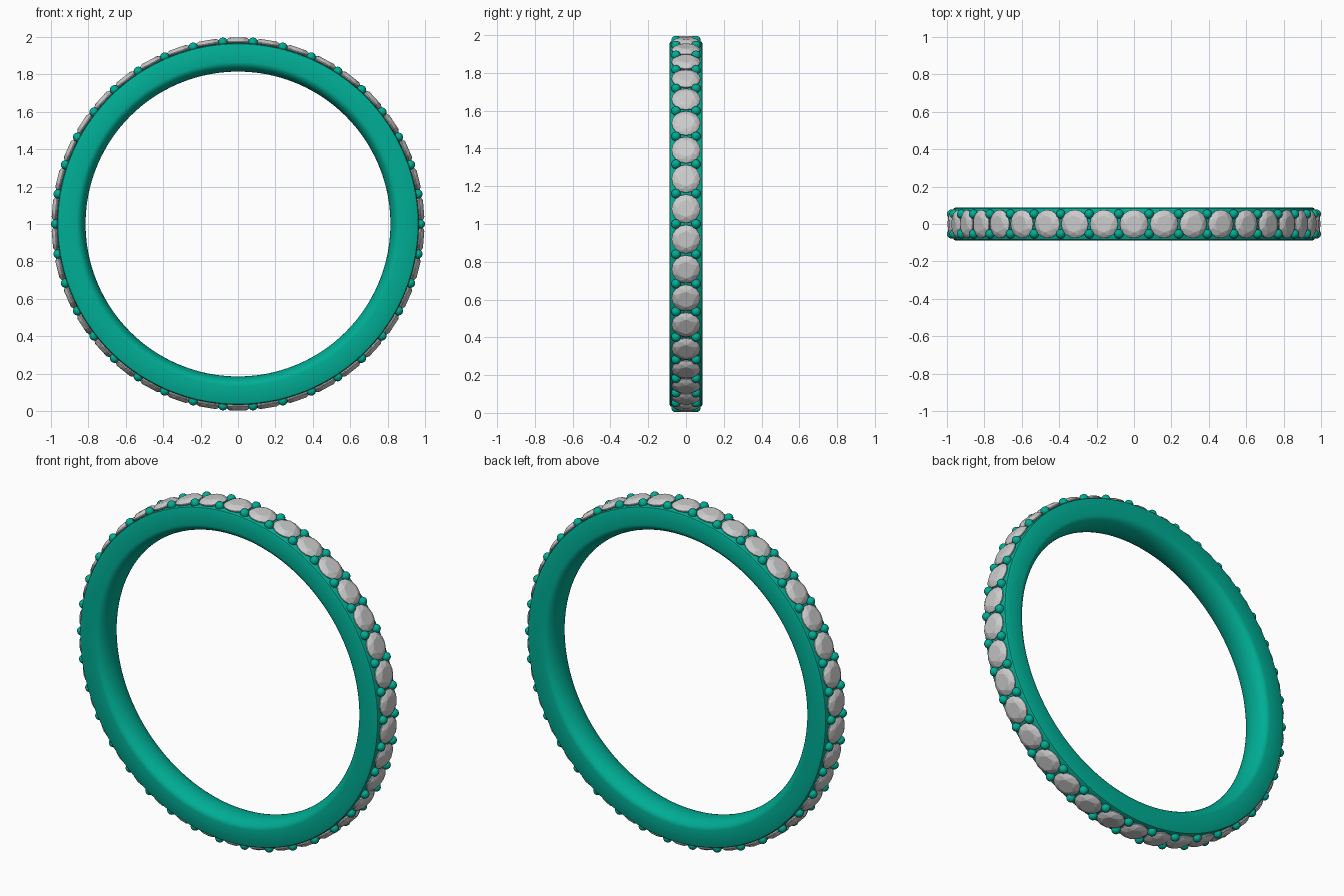
import bpy, bmesh, math
from mathutils import Matrix

if "Cube" in bpy.data.objects:
    bpy.data.objects.remove(bpy.data.objects["Cube"])

N = 38                      # stones around the band
STEP = 2 * math.pi / N
CZ = 1.0                    # ring centre height

green = bpy.data.materials.new("green_metal")
green.diffuse_color = (0.0, 0.42, 0.30, 1)
green.use_nodes = True
green.node_tree.nodes["Principled BSDF"].inputs["Base Color"].default_value = green.diffuse_color

def make_object(name, bm, mat=None):
    bmesh.ops.recalc_face_normals(bm, faces=bm.faces)
    me = bpy.data.meshes.new(name)
    bm.to_mesh(me)
    bm.free()
    ob = bpy.data.objects.new(name, me)
    bpy.context.collection.objects.link(ob)
    if mat:
        me.materials.append(mat)
    return ob

def smooth(ob, angle):
    bpy.ops.object.select_all(action='DESELECT')
    ob.select_set(True)
    bpy.context.view_layer.objects.active = ob
    bpy.ops.object.shade_smooth_by_angle(angle=math.radians(angle))

def around(angle):
    # local z points radially outwards; angle measured from the top
    return Matrix.Translation((0, 0, CZ)) @ Matrix.Rotation(angle, 4, 'Y')

# Band: flat sides, small outer chamfer, comfort-curved inside
half = [(0.0, 0.967), (0.077, 0.967), (0.084, 0.963), (0.088, 0.955), (0.088, 0.865)]
half += [(0.088 * math.cos(t), 0.865 - 0.05 * math.sin(t))
         for t in [math.radians(a) for a in (10, 22, 34, 46, 58, 70, 80, 90)]]
profile = half[:-1] + [(0.0, 0.815)] + [(-y, r) for y, r in reversed(half[1:-1])]
SEG = 152
bm = bmesh.new()
rings = []
for i in range(SEG):
    m = around(2 * math.pi * i / SEG)
    rings.append([bm.verts.new(m @ Matrix.Translation((0, y, r)).translation) for y, r in profile])
for i in range(SEG):
    a, b = rings[i], rings[(i + 1) % SEG]
    for j in range(len(profile)):
        k = (j + 1) % len(profile)
        bm.faces.new((a[j], a[k], b[k], b[j]))
smooth(make_object("band", bm, green), 30)

# Stones: brilliant cut, (radius, height, count, start angle in degrees)
tiers = [(0.045, 0.996, 8, 0), (0.063, 0.9885, 8, 22.5), (0.076, 0.977, 16, 0),
         (0.076, 0.972, 16, 0), (0.002, 0.908, 8, 0)]
bm = bmesh.new()
for i in range(N):
    m = around(i * STEP)
    verts = []
    for r, h, n, start in tiers:
        for k in range(n):
            a = math.radians(start) + 2 * math.pi * k / n
            p = Matrix.Translation((r * math.cos(a), r * math.sin(a), h))
            verts.append(bm.verts.new((m @ p).translation))
    bmesh.ops.convex_hull(bm, input=verts)
make_object("stones", bm)

# Beads: a pair between every two neighbouring stones
bm = bmesh.new()
for i in range(N):
    for y in (-0.053, 0.053):
        m = around((i + 0.5) * STEP) @ Matrix.Translation((0, y, 0.975))
        bmesh.ops.create_uvsphere(bm, u_segments=16, v_segments=10, radius=0.025, matrix=m)
smooth(make_object("setting_beads", bm, green), 60)
